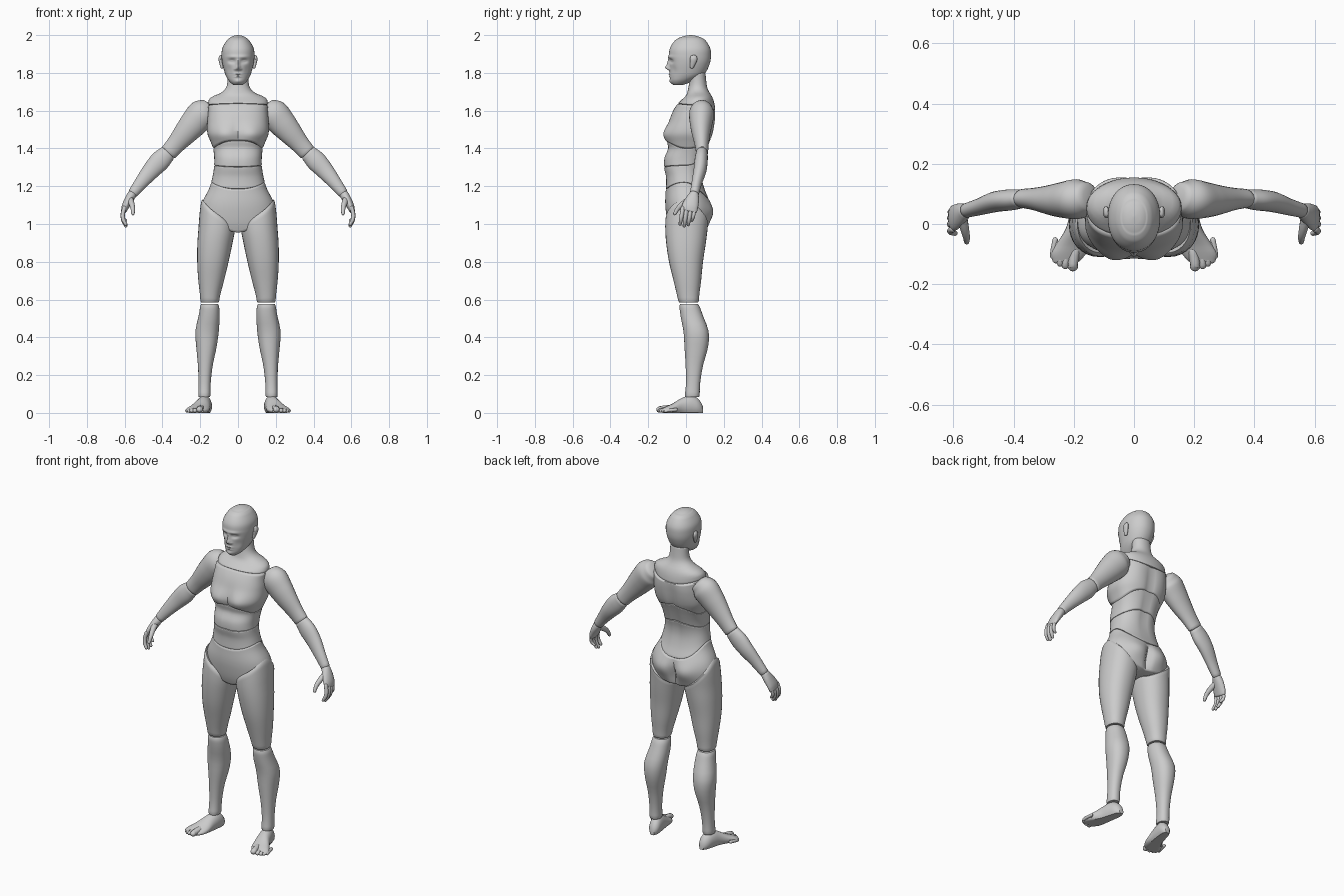
import bpy, bmesh, math
from mathutils import Vector

TAU = 2 * math.pi


def sample(keys, t):
    """Smooth interpolation of rows (t, value, value, ...)."""
    n = len(keys)
    i = max(0, min(n - 2, sum(k[0] <= t for k in keys) - 1))
    a, b = keys[i], keys[i + 1]
    h = b[0] - a[0]
    u = max(0, min(1, (t - a[0]) / h))

    def slope(j, c):
        p, q = keys[max(0, j - 1)], keys[min(n - 1, j + 1)]
        return (q[c] - p[c]) / (q[0] - p[0])
    return [(2*u**3 - 3*u*u + 1) * a[c] + (u**3 - 2*u*u + u) * h * slope(i, c)
            + (3*u*u - 2*u**3) * b[c] + (u**3 - u*u) * h * slope(i + 1, c)
            for c in range(1, len(a))]


def loft(name, rings, side=1):
    """Skin closed rings, capping the ends with strips; side=-1 mirrors in x."""
    bm = bmesh.new()
    vs = [[bm.verts.new((p[0] * side, p[1], p[2])) for p in r] for r in rings]
    n = len(rings[0])
    for r, s in zip(vs, vs[1:]):
        for i in range(n):
            bm.faces.new((r[i], r[(i + 1) % n], s[(i + 1) % n], s[i]))
    for r in (vs[0], vs[-1]):
        bm.faces.new((r[0], r[1], r[-1]))
        for i in range(1, n // 2 - 1):
            bm.faces.new((r[i], r[i + 1], r[n - i - 1], r[n - i]))
        bm.faces.new((r[n // 2 - 1], r[n // 2], r[n // 2 + 1]))
    bmesh.ops.recalc_face_normals(bm, faces=bm.faces)
    me = bpy.data.meshes.new(name)
    bm.to_mesh(me)
    bm.free()
    ob = bpy.data.objects.new(name, me)
    bpy.context.collection.objects.link(ob)
    return ob


def seam(side, front, back, pf=2, pb=2):
    """Height of a seam around the body."""
    def f(a):
        s = math.sin(a)
        return side + ((front - side) * (-s)**pf if s < 0 else (back - side) * s**pb)
    return f


def segment(name, table, lo, hi, bumps=(), power=2.2, n=40, steps=14, inset=.94, side=1):
    """Body piece between two seams of a profile (z, cx, rx, y front, y back)."""
    ts = [0, .015, .05] + [k / steps for k in range(1, steps)] + [.95, .985, 1]
    rings = []
    for t in sorted(ts):
        e = min(t, 1 - t)
        sc = inset if e < .01 else (1 + 2 * 1) / 3 - (1 - inset) * .25 if e < .03 else 1
        ring = []
        for k in range(n):
            a = TAU * k / n
            c, s = math.cos(a), math.sin(a)
            z = lo(a) + (hi(a) - lo(a)) * t
            cx, rx, yf, yb = sample(table, z)
            x = rx * math.copysign(abs(c)**(2 / power), c)
            y = (yb - yf) / 2 * math.copysign(abs(s)**(2 / power), s)
            for bx, bz, sx, sz, amt, face in bumps:
                if s * face > 0:
                    for m in ({-1, 1} if bx else {1}):
                        g = math.exp(-((x - m * bx) / sx)**2 - ((z - bz) / sz)**2)
                        y += face * amt * g * abs(s)
            ring.append((cx + x * sc, (yf + yb) / 2 + y * sc, z))
        rings.append(ring)
    return loft(name, rings, side)


def tube(name, pts, side=1, n=20, sub=5, dome=.3):
    """Limb along (x, y, z, radius across, radius in depth) with rounded ends."""
    keys = [(i, *p) for i, p in enumerate(pts)]
    last = len(pts) - 1
    stations = [(0, -q) for q in (.98, .8, .45)]
    stations += [(k / sub, 0) for k in range(last * sub + 1)]
    stations += [(last, q) for q in (.45, .8, .98)]
    rings = []
    for t, q in stations:
        x, y, z, ru, rv = sample(keys, t)
        d = (Vector(sample(keys, min(last, t + .05))[:3])
             - Vector(sample(keys, max(0, t - .05))[:3])).normalized()
        v = Vector((0, 1, 0))
        v = (v - d * v.dot(d)).normalized()
        u = d.cross(v)
        sc = math.sqrt(1 - q * q)
        o = Vector((x, y, z)) + d * q * dome * min(ru, rv)
        rings.append([o + u * ru * sc * math.cos(TAU * k / n)
                      + v * rv * sc * math.sin(TAU * k / n) for k in range(n)])
    return loft(name, rings, side)


def flat(z):
    return lambda a: z


# Torso profile and its surface relief
torso = [(.94, 0, .19, -.075, .10), (1.0, 0, .20, -.095, .12), (1.07, 0, .199, -.107, .132),
         (1.12, 0, .187, -.11, .125), (1.19, 0, .152, -.107, .098), (1.25, 0, .135, -.107, .085),
         (1.30, 0, .127, -.117, .087), (1.35, 0, .126, -.115, .10), (1.40, 0, .132, -.096, .115),
         (1.43, 0, .143, -.10, .125), (1.48, 0, .162, -.108, .142), (1.55, 0, .162, -.088, .152),
         (1.60, 0, .158, -.068, .155), (1.64, 0, .158, -.042, .15), (1.665, 0, .15, -.015, .142),
         (1.68, 0, .125, 0, .135), (1.695, 0, .088, .006, .125), (1.72, 0, .064, .012, .113),
         (1.75, 0, .056, .017, .108), (1.80, 0, .054, .018, .103)]
bust = [(.08, 1.475, .055, .05, .02, -1), (0, 1.47, .02, .07, -.012, -1),
        (0, 1.45, .022, .16, -.014, 1), (.09, 1.55, .05, .07, .006, 1)]
spine = [(0, 1.36, .022, .16, -.01, 1), (0, 1.36, .015, .12, -.004, -1)]
glutes = [(.085, 1.06, .06, .055, .02, 1), (0, 1.04, .018, .07, -.03, 1)]

collar = seam(1.63, 1.637, 1.60)
ribs = seam(1.40, 1.442, 1.455)
waist = seam(1.31, 1.302, 1.345)
hips = seam(1.22, 1.185, 1.13)
crotch = seam(1.10, .955, .965, 3.2, .8)
segment("neck_and_collar", torso, collar, flat(1.80), power=2.1)
segment("chest", torso, ribs, collar, bust, 2.5, 56, 24)
segment("midriff", torso, waist, ribs, spine, 2.4)
segment("belly", torso, hips, waist, spine, 2.3)
segment("pelvis", torso, crotch, hips, glutes, 2.2, 64, 20, .96)

# Head with facial relief
head = [(1.735, 0, .022, -.066, -.02), (1.745, 0, .036, -.077, .01), (1.76, 0, .05, -.083, .04),
        (1.78, 0, .062, -.085, .08), (1.80, 0, .070, -.086, .103), (1.85, 0, .083, -.088, .126),
        (1.89, 0, .087, -.09, .132), (1.93, 0, .083, -.085, .128), (1.97, 0, .061, -.06, .105),
        (1.985, 0, .045, -.038, .085), (1.995, 0, .027, -.01, .057), (2.0, 0, .004, .02, .03)]
face = [(0, 1.827, .012, .012, .02, -1), (0, 1.85, .009, .022, .012, -1),
        (.033, 1.862, .018, .011, -.013, -1), (.033, 1.862, .01, .005, .005, -1),
        (.03, 1.885, .03, .009, .005, -1), (0, 1.793, .02, .004, .007, -1),
        (0, 1.78, .017, .004, .006, -1), (0, 1.755, .018, .01, .006, -1),
        (.05, 1.815, .016, .025, -.006, -1), (.014, 1.82, .007, .006, .007, -1)]
segment("head", head, flat(1.735), flat(2.0), face, 2.15, 96, 80, 1)

# Leg profiles
thigh = [(.575, .15, .049, -.038, .068), (.62, .148, .053, -.047, .07),
         (.70, .142, .068, -.066, .08), (.80, .133, .083, -.09, .09), (.90, .122, .093, -.105, .105),
         (.98, .112, .097, -.11, .115), (1.05, .112, .092, -.106, .122), (1.13, .122, .072, -.09, .10)]
shin = [(.085, .178, .033, -.008, .073), (.15, .177, .032, 0, .074), (.25, .173, .039, -.002, .09),
        (.35, .167, .054, -.008, .117), (.43, .164, .062, -.013, .12), (.52, .152, .055, -.03, .088),
        (.575, .15, .049, -.036, .068)]
foot = [(-.125, .226, .044, .024), (-.10, .218, .058, .036), (-.07, .205, .055, .05),
        (-.02, .187, .042, .08), (.03, .176, .037, .092), (.07, .169, .03, .07), (.09, .166, .014, .035)]


def thigh_top(a):
    return 1.055 + .075 * math.cos(a) - (.055 * math.sin(a) if math.sin(a) > 0 else 0)


for side, tag in ((1, "left"), (-1, "right")):
    segment(tag + "_thigh", thigh, flat(.585), thigh_top, n=32, inset=.92, side=side)
    segment(tag + "_shin", shin, flat(.085), flat(.577), n=32, inset=.9, side=side)

    # Foot with flat sole and five toes
    rings = []
    for k in range(19):
        y = -.125 + .215 * k / 18
        cx, w, h = sample(foot, y)
        rings.append([(cx + w * math.cos(TAU * j / 24), y,
                       max(0, h * (.42 + .58 * math.sin(TAU * j / 24)))) for j in range(24)])
    loft(tag + "_foot", rings, side)
    for i, (x, y, r) in enumerate([(.203, -.142, .017), (.228, -.139, .012), (.245, -.132, .011),
                                   (.259, -.122, .01), (.27, -.108, .009)]):
        tube(f"{tag}_toe_{i + 1}", [(x - .008, y + .055, r + .008, r, r), (x, y + .012, r + .003, r, r),
                                    (x, y, r, r, r * .9)], side, 12, 3, 1)

    # Arm
    tube(tag + "_upper_arm", [(.155, .09, 1.615, .055, .05), (.188, .083, 1.585, .078, .066),
                              (.232, .08, 1.535, .074, .06), (.275, .08, 1.485, .064, .05),
                              (.325, .083, 1.427, .051, .038), (.366, .085, 1.38, .045, .032)], side, 28)
    tube(tag + "_forearm", [(.372, .084, 1.375, .044, .031), (.412, .08, 1.335, .053, .035),
                            (.458, .074, 1.285, .047, .034), (.51, .058, 1.222, .036, .028),
                            (.556, .045, 1.163, .027, .024)], side, 24)
    # Hand with curled fingers and a forward thumb
    tube(tag + "_palm", [(.56, .043, 1.158, .024, .025), (.577, .034, 1.13, .023, .036),
                         (.595, .022, 1.095, .02, .043), (.604, .016, 1.07, .015, .042)], side, 20, 4, .5)
    for i, (y, tip, r) in enumerate([(-.017, .993, .011), (.005, .984, .0115),
                                     (.026, .99, .011), (.046, 1.012, .0095)]):
        tube(f"{tag}_finger_{i + 1}", [(.602, y, 1.085, r, r), (.61, y - .005, 1.052, r, r),
                                       (.607, y - .01, (1.052 + tip) / 2, r * .95, r * .95),
                                       (.594, y - .014, tip + .006, r * .75, r * .75)], side, 12, 3, 1)
    tube(tag + "_thumb", [(.572, .022, 1.132, .018, .018), (.563, -.015, 1.108, .015, .015),
                          (.557, -.042, 1.083, .012, .012), (.556, -.059, 1.055, .009, .009)], side, 12, 4, 1)

    # Ear
    tube(tag + "_ear", [(.084, .03, 1.828, .008, .009), (.089, .036, 1.852, .01, .016),
                        (.093, .04, 1.875, .01, .02), (.091, .038, 1.89, .007, .014)], side, 16, 4, .6)

# Smooth shading with crisp seams
for ob in bpy.data.objects:
    ob.select_set(True)
    bpy.context.view_layer.objects.active = ob
bpy.ops.object.shade_smooth_by_angle(angle=math.radians(40))
